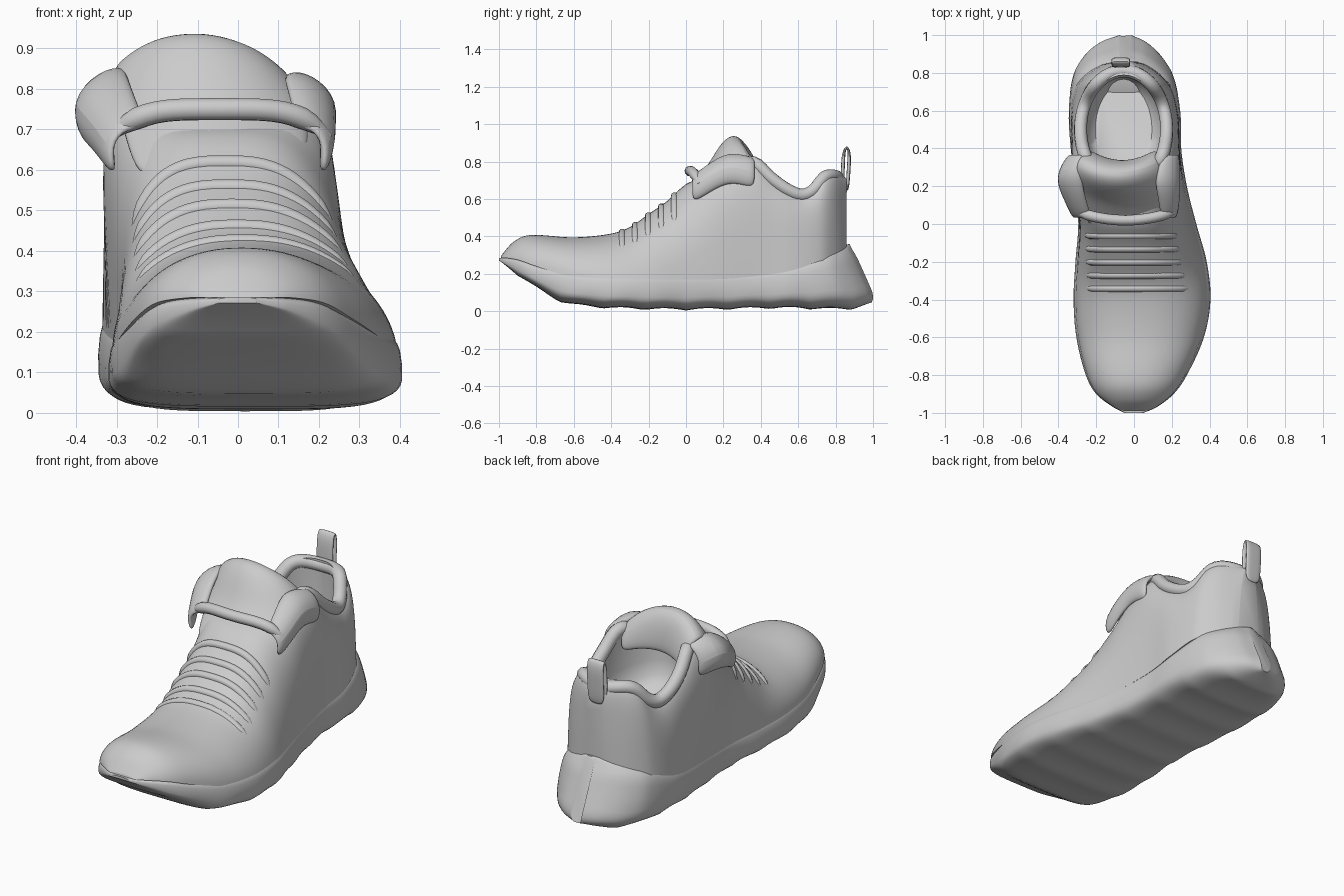
import bpy, bmesh, math
from math import sin, cos, pi

if "Cube" in bpy.data.objects:
    bpy.data.objects.remove(bpy.data.objects["Cube"])


def interp(keys):
    """Smooth curve through (position, value) keys."""
    def slope(i):
        a, b = keys[max(i - 1, 0)], keys[min(i + 1, len(keys) - 1)]
        return (b[1] - a[1]) / (b[0] - a[0])

    def f(p):
        p = min(max(p, keys[0][0]), keys[-1][0])
        i = 0
        while i < len(keys) - 2 and p > keys[i + 1][0]:
            i += 1
        (a, va), (b, vb) = keys[i], keys[i + 1]
        h = b - a
        t = (p - a) / h
        return (va * (2*t**3 - 3*t*t + 1) + vb * (3*t*t - 2*t**3)
                + slope(i) * h * (t**3 - 2*t*t + t) + slope(i + 1) * h * (t**3 - t*t))
    return f


# Plan outline of the sole (left, right) and of the upper's top edge
sole_l = interp([(-1, -.05), (-.97, -.11), (-.9, -.2), (-.8, -.255), (-.6, -.305), (-.4, -.32), (-.2, -.31),
                 (0, -.295), (.2, -.31), (.4, -.335), (.6, -.345), (.8, -.32), (.9, -.26), (.97, -.17), (1, -.08)])
sole_r = interp([(-1, .05), (-.97, .12), (-.9, .21), (-.8, .28), (-.6, .37), (-.4, .405), (-.2, .385),
                 (0, .33), (.2, .28), (.4, .25), (.6, .245), (.8, .205), (.9, .14), (.97, .06), (1, -.01)])
top_l = interp([(-1, -.04), (-.95, -.12), (-.8, -.23), (-.6, -.28), (-.4, -.29), (-.2, -.29), (0, -.3),
                (.15, -.335), (.26, -.36), (.4, -.34), (.6, -.32), (.8, -.275), (.9, -.22), (1, -.08)])
top_r = interp([(-1, .04), (-.95, .12), (-.8, .25), (-.6, .335), (-.4, .33), (-.2, .26), (0, .225),
                (.2, .24), (.4, .24), (.6, .225), (.8, .18), (.9, .12), (1, -.02)])
# Side profiles: ground line, sole top, upper top, heel lean, section squareness
ground = interp([(-1, .26), (-.9, .19), (-.8, .12), (-.7, .06), (-.6, .03), (-.4, .012), (0, .004),
                 (.5, .012), (.9, .008), (1, .035)])
sole_top = interp([(-1, .285), (-.9, .285), (-.8, .265), (-.6, .235), (-.3, .22), (0, .22), (.3, .24),
                   (.6, .28), (.8, .33), (1, .36)])
upper_top = interp([(-1, .28), (-.97, .32), (-.93, .365), (-.87, .4), (-.8, .408), (-.6, .395), (-.4, .415),
                    (-.3, .45), (-.2, .52), (-.1, .59), (0, .68), (.1, .72), (.2, .78), (.3, .82), (.37, .82),
                    (.45, .745), (.54, .68), (.62, .65), (.68, .675), (.74, .745), (.8, .75), (.87, .7)])
heel = interp([(0, .97), (.08, 1), (.2, .952), (.28, .918), (.36, .875), (.5, .868), (.7, .868), (.9, .86)])
square = interp([(-1, 2.2), (-.4, 2.3), (-.15, 2.8), (0, 3.2), (.15, 4.5), (.6, 5), (1, 4)])


def lean(y, z):
    return y - (1 - heel(z)) * max(0, (y - .5) / .5)


def power(v, n):
    return math.copysign(abs(v) ** (2 / n), v)


def upper_point(y, a):
    n = square(y)
    v, c = power(sin(a), n), power(cos(a), n)
    z0 = sole_top(y) - .06 * min(1, max(0, (y + .97) / .4))
    z1 = upper_top(lean(y, .6))
    k = max(v, 0) ** 1.1
    l = .97 * sole_l(y) * (1 - k) + top_l(y) * k
    r = .97 * sole_r(y) * (1 - k) + top_r(y) * k
    z = z0 + (z1 - z0) * v
    return ((l + r) / 2 + (r - l) / 2 * c, lean(y, max(z, .42)), z)


def sole_point(y, a):
    v, c = power(sin(a), 4), power(cos(a), 4)
    low = max(0, -v)
    z0 = ground(y) + .012 * abs(sin(14 * y)) * low
    z1 = sole_top(y)
    l, r = sole_l(y), sole_r(y)
    half = (r - l) / 2 * (1 + .012 * sin(28 * y) * low - .03 * max(0, v))
    z = (z0 + z1) / 2 + (z1 - z0) / 2 * v
    return ((l + r) / 2 + half * c, lean(y, z), z)


def smooth(ob):
    bpy.ops.object.select_all(action='DESELECT')
    ob.select_set(True)
    bpy.context.view_layer.objects.active = ob
    bpy.ops.object.shade_smooth_by_angle(angle=math.radians(45))


def mesh_object(name, verts, faces, thickness=0, subdiv=0):
    me = bpy.data.meshes.new(name)
    me.from_pydata(verts, [], faces)
    bm = bmesh.new()
    bm.from_mesh(me)
    bmesh.ops.recalc_face_normals(bm, faces=bm.faces)
    bm.to_mesh(me)
    bm.free()
    ob = bpy.data.objects.new(name, me)
    bpy.context.collection.objects.link(ob)
    if thickness:
        m = ob.modifiers.new("thickness", 'SOLIDIFY')
        m.thickness, m.offset = thickness, 0
    if subdiv:
        m = ob.modifiers.new("rounding", 'SUBSURF')
        m.levels = m.render_levels = subdiv
    smooth(ob)
    return ob


def loft(name, rings):
    """Closed solid through equal-length closed rings."""
    n = len(rings[0])
    verts = [p for r in rings for p in r]
    faces = [(i*n + j, i*n + (j+1) % n, (i+1)*n + (j+1) % n, (i+1)*n + j)
             for i in range(len(rings) - 1) for j in range(n)]
    faces += [tuple(range(n))[::-1], tuple(range((len(rings) - 1) * n, len(rings) * n))]
    return mesh_object(name, verts, faces)


def tube(name, pts, radius):
    cu = bpy.data.curves.new(name, 'CURVE')
    cu.dimensions = '3D'
    cu.bevel_depth, cu.bevel_resolution, cu.use_fill_caps = radius, 3, True
    sp = cu.splines.new('POLY')
    sp.points.add(len(pts) - 1)
    for i, (p, co) in enumerate(zip(sp.points, pts)):
        p.co = (*co, 1)
        p.radius = min(1, .35 + .25 * min(i, len(pts) - 1 - i))  # tapered ends
    ob = bpy.data.objects.new(name, cu)
    bpy.context.collection.objects.link(ob)
    return ob


def sheet(name, rows, thickness):
    n = len(rows[0])
    faces = [(i*n + j, i*n + j+1, (i+1)*n + j+1, (i+1)*n + j)
             for i in range(len(rows) - 1) for j in range(n - 1)]
    return mesh_object(name, [p for r in rows for p in r], faces, thickness, 2)


# Sole and upper, lofted from toe to heel
N = 90
stations = [-cos(pi * i / N) for i in range(N + 1)]
loft("sole", [[sole_point(y, 2 * pi * j / 48) for j in range(48)] for y in stations])
upper = loft("upper", [[upper_point(y * .988, pi * j / 40) for j in range(41)] for y in stations])

# Foot opening carved from the upper, its floor rising towards the front
CX, CY = -.055, .5
rings = []
for rx, ry, z, tilt in [(.15, .24, .4, .1), (.19, .275, .45, .1), (.205, .29, .56, .06), (.2, .285, 1.2, 0)]:
    rings.append([(CX + rx * cos(2*pi*j/40), CY + ry * sin(2*pi*j/40), z - tilt * sin(2*pi*j/40))
                  for j in range(40)])
cut = loft("opening_cutter", rings)
mod = upper.modifiers.new("opening", 'BOOLEAN')
mod.operation, mod.object, mod.solver = 'DIFFERENCE', cut, 'EXACT'
bpy.context.view_layer.objects.active = upper
bpy.ops.object.modifier_apply(modifier="opening")
bpy.data.objects.remove(cut)
smooth(upper)

# Padded collar around the opening
rim = []
for j in range(61):
    a = pi * (-.25 + 1.5 * j / 60)
    x, y = CX + .228 * cos(a), CY + .31 * sin(a)
    rim.append((x, y, upper_top(y) - .03))
tube("collar_padding", rim, .035)

# Tongue: arched sheet rising from the laces
rows = []
for y, z, w, cx in [(-.06, .58, .2, -.05), (.05, .69, .23, -.05), (.12, .76, .235, -.06), (.17, .85, .23, -.07),
                    (.22, .92, .225, -.08), (.27, .935, .22, -.085), (.31, .87, .2, -.07), (.33, .72, .18, -.06)]:
    rise = max(0, (z - .65) / .27)
    rows.append([(cx + w * u, y + .06 * u * u, z - .08 * rise * abs(u) ** 3 - .04 * max(u, 0) * rise)
                 for u in [-1, -.66, -.33, 0, .33, .66, 1]])
sheet("tongue", rows, .03)

# Laces lying half sunk in the instep
for i, y in enumerate([-.34, -.27, -.2, -.13, -.06]):
    pts = [upper_point(y, pi * (.17 + .66 * j / 28)) for j in range(29)]
    tube(f"lace_{i + 1}", [(-.03 + (x + .03) * .97, py, z - .01) for x, py, z in pts], .02)

# Heavier top band crossing the tongue
pts = [k / 12 for k in range(-12, 13)]
tube("top_lace_band", [(-.045 + .27 * u, .02 + .05 * u * u, .75 - .07 * u ** 4) for u in pts], .028)

# Eyelet wings joining tongue, band and collar: (y, inner x, inner z, outer x, outer z)
for name, profile in [
        ("left_eyelet_wing", [(.03, -.22, .7, -.32, .66), (.12, -.25, .77, -.36, .72), (.21, -.27, .83, -.405, .76),
                              (.28, -.28, .85, -.4, .78), (.37, -.26, .82, -.34, .74)]),
        ("right_eyelet_wing", [(.03, .14, .7, .22, .66), (.12, .13, .77, .235, .72), (.21, .11, .83, .235, .77),
                               (.28, .12, .83, .235, .77), (.37, .15, .81, .235, .74)])]:
    sheet(name, [[(xi, y, zi), ((xi + xo) / 2, y, (zi + zo) / 2 + .025), (xo, y, zo),
                  (xo * .93, y, zo - .09)] for y, xi, zi, xo, zo in profile], .035)

# Heel pull loop
sheet("heel_pull_loop", [[(x, y, z) for x in (-.12, -.07, -.02)] for y, z in
      [(.838, .66), (.838, .76), (.842, .85), (.86, .885), (.875, .85), (.87, .76), (.862, .64)]], .02)
